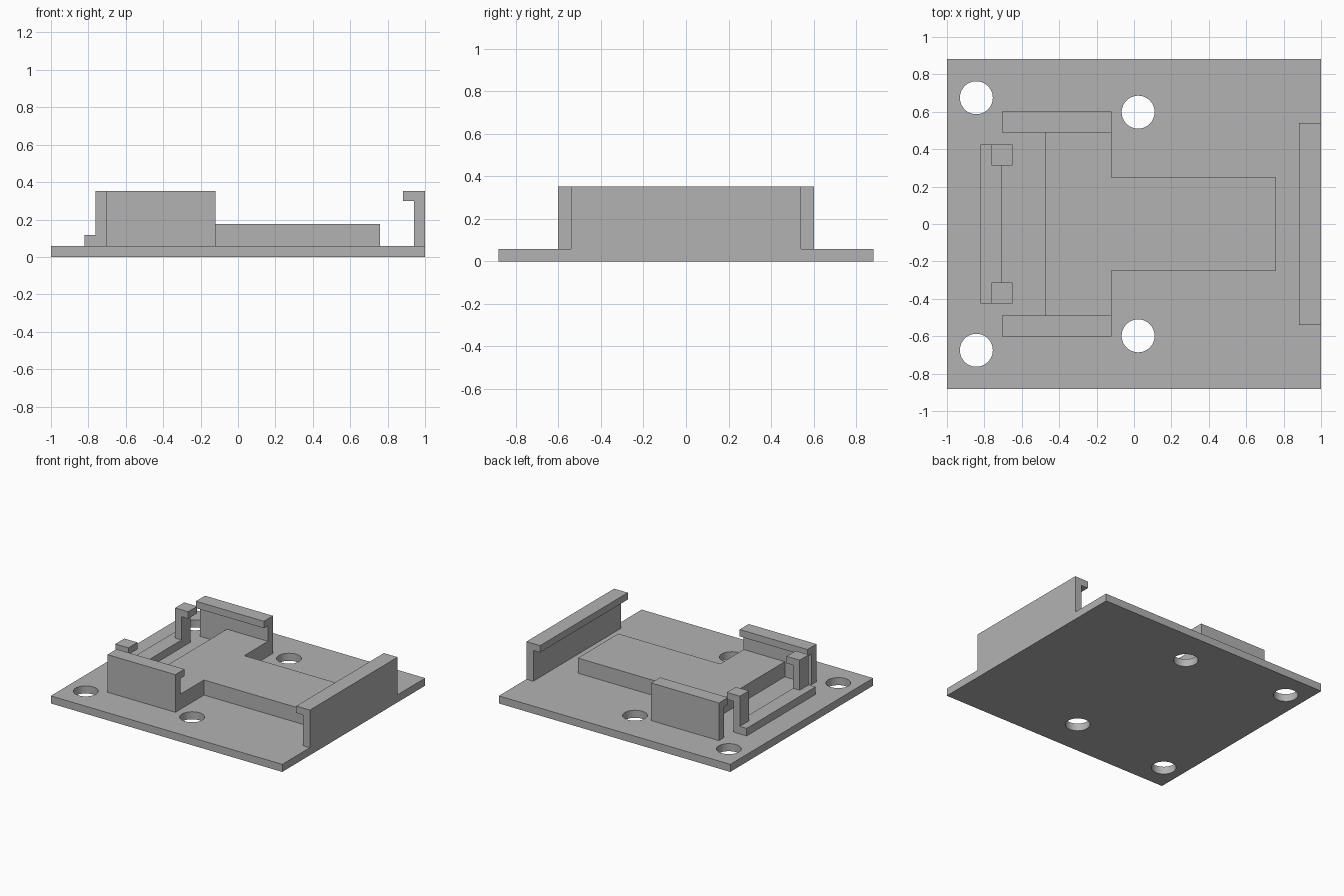
import bpy, bmesh
from mathutils import Vector

cube = bpy.data.objects.get("Cube")
if cube:
    bpy.data.objects.remove(cube, do_unlink=True)

GREY = 0.45
grey = bpy.data.materials.new("plain grey")
grey.use_nodes = True
grey.diffuse_color = (GREY, GREY, GREY, 1)
bsdf = next(n for n in grey.node_tree.nodes if n.type == 'BSDF_PRINCIPLED')
bsdf.inputs["Base Color"].default_value = grey.diffuse_color

FLOOR, STEP, PAD, LIP, TOP = 0.059, 0.118, 0.177, 0.299, 0.353


def prism(name, outline, place, start, end):
    """Extrude an outline; place(u, v, w) maps profile and depth to a point."""
    bm = bmesh.new()
    face = bm.faces.new([bm.verts.new(place(u, v, start)) for u, v in outline])
    shift = Vector(place(0, 0, end)) - Vector(place(0, 0, start))
    new = bmesh.ops.extrude_face_region(bm, geom=[face])["geom"]
    bmesh.ops.translate(bm, vec=shift,
                        verts=[v for v in new if isinstance(v, bmesh.types.BMVert)])
    bmesh.ops.recalc_face_normals(bm, faces=bm.faces)
    mesh = bpy.data.meshes.new(name)
    bm.to_mesh(mesh)
    bm.free()
    mesh.materials.append(grey)
    obj = bpy.data.objects.new(name, mesh)
    bpy.context.collection.objects.link(obj)
    return obj


def hook(outer, inner, lip):
    """Upright wall with a lip at the top, pointing from outer towards lip."""
    return [(outer, FLOOR), (inner, FLOOR), (inner, LIP),
            (lip, LIP), (lip, TOP), (outer, TOP)]


def along_x(u, v, w):
    return (w, u, v)


def along_y(u, v, w):
    return (u, w, v)


def along_z(u, v, w):
    return (u, v, w)


# Base plate with four screw holes
base = prism("base_plate", [(-1, -0.882), (1, -0.882), (1, 0.882), (-1, 0.882)],
             along_z, 0, FLOOR)
for x, y in [(-0.843, 0.675), (0.022, 0.598)]:
    for side in (-1, 1):
        bpy.ops.mesh.primitive_cylinder_add(vertices=48, radius=0.088, depth=0.4,
                                            location=(x, side * y, 0))
        cutter = bpy.context.object
        cutter.name = "hole_cutter"
        cutter.hide_render = True
        cutter.data.materials.append(grey)
        bpy.context.view_layer.objects.active = base
        cut = base.modifiers.new("screw_hole", 'BOOLEAN')
        cut.operation = 'DIFFERENCE'
        cut.solver = 'EXACT'
        cut.object = cutter
        bpy.ops.object.modifier_apply(modifier=cut.name)
        bpy.data.objects.remove(cutter, do_unlink=True)
bpy.ops.object.select_all(action='DESELECT')
base.select_set(True)
bpy.context.view_layer.objects.active = base
bpy.ops.object.shade_smooth_by_angle()

# T-shaped raised pad
half = [(-0.475, 0.541), (-0.12, 0.541), (-0.12, 0.249), (0.76, 0.249)]
outline = half + [(x, -y) for x, y in reversed(half)]
prism("raised_pad", outline, along_z, FLOOR, PAD)

# Clip wall on the +x edge
prism("edge_clip", hook(1, 0.941, 0.882), along_y, -0.541, 0.541)

# Low step on the -x side
prism("rear_step", [(-0.822, FLOOR), (-0.706, FLOOR), (-0.706, STEP), (-0.822, STEP)],
      along_y, -0.425, 0.425)

# Side clips and small rear clips, mirrored across the middle
for name, side in (("left", 1), ("right", -1)):
    prism("side_clip_" + name, hook(side * 0.602, side * 0.541, side * 0.49),
          along_x, -0.706, -0.12)
    prism("rear_clip_" + name, hook(-0.763, -0.706, -0.65),
          along_y, side * 0.313, side * 0.425)
